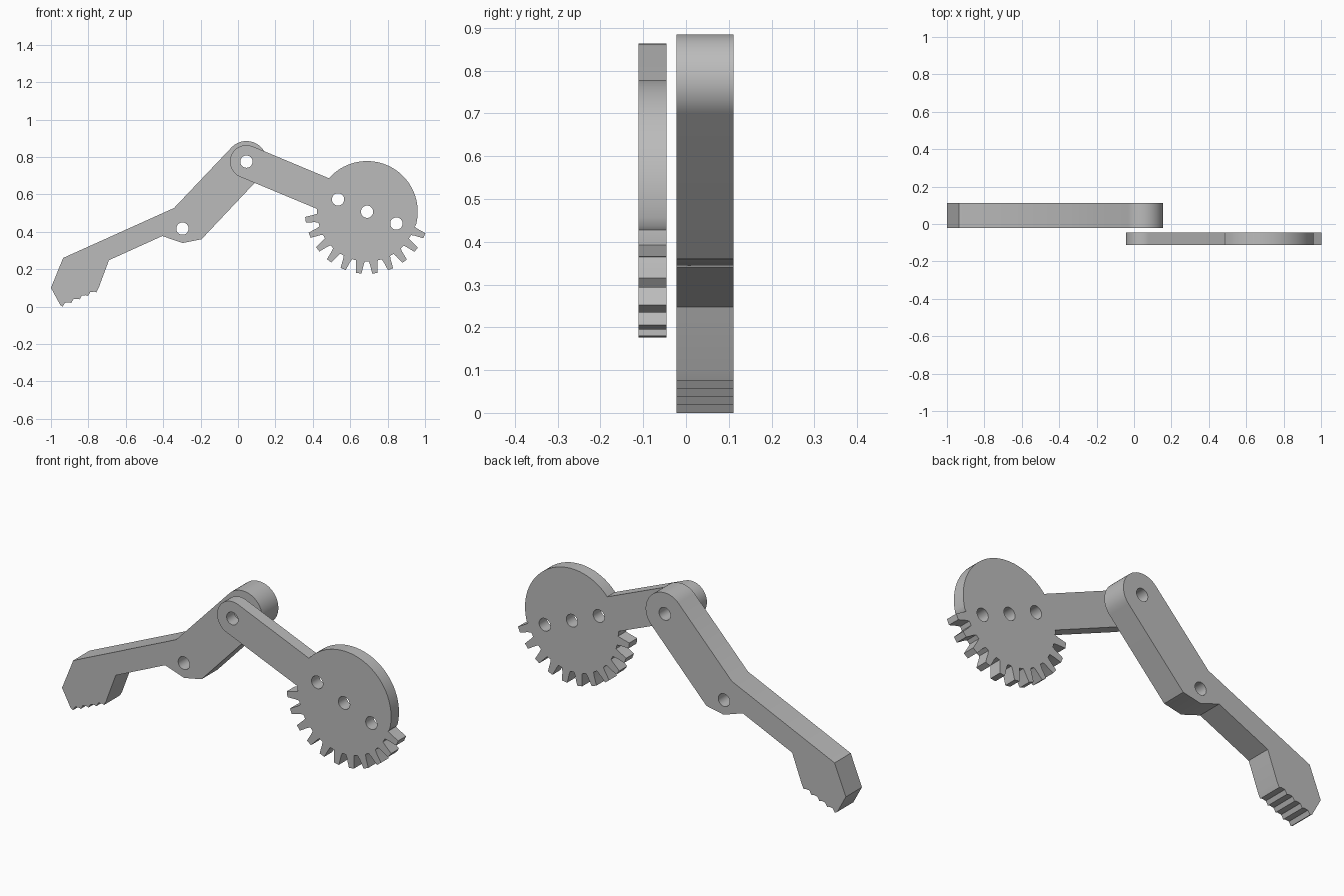
import bpy
import bmesh
from math import sin, cos, radians
from mathutils import Vector

cube = bpy.data.objects.get("Cube")
if cube:
    bpy.data.objects.remove(cube, do_unlink=True)

grey = bpy.data.materials.new("plain grey")
grey.use_nodes = True
colour = (0.5, 0.5, 0.5, 1)
grey.diffuse_color = colour
grey.node_tree.nodes["Principled BSDF"].inputs["Base Color"].default_value = colour


def polar(centre, radius, angle):
    a = radians(angle)
    return (centre[0] + radius * cos(a), centre[1] + radius * sin(a))


def arc(centre, radius, start, end, steps):
    return [polar(centre, radius, start + (end - start) * i / steps)
            for i in range(steps + 1)]


def plate(name, outline, holes, hole_radius, front, back):
    """Flat plate in the XZ plane with round holes, extruded along y."""
    bm = bmesh.new()
    loops = [outline] + [arc(h, hole_radius, 0, 345, 23) for h in holes]
    edges = []
    for loop in loops:
        vs = [bm.verts.new((x, front, z)) for x, z in loop]
        edges += [bm.edges.new((vs[i - 1], vs[i])) for i in range(len(vs))]
    bmesh.ops.triangle_fill(bm, edges=edges, use_beauty=True, normal=(0, -1, 0))
    out = bmesh.ops.extrude_face_region(bm, geom=bm.faces[:], use_keep_orig=True)
    moved = [g for g in out["geom"] if isinstance(g, bmesh.types.BMVert)]
    bmesh.ops.translate(bm, verts=moved, vec=Vector((0, back - front, 0)))
    bmesh.ops.recalc_face_normals(bm, faces=bm.faces[:])
    # Smooth the rounded walls, keep the corners sharp
    for f in bm.faces:
        f.smooth = True
    for e in bm.edges:
        e.smooth = e.calc_face_angle(0) < radians(30)
    mesh = bpy.data.meshes.new(name)
    bm.to_mesh(mesh)
    bm.free()
    mesh.materials.append(grey)
    obj = bpy.data.objects.new(name, mesh)
    bpy.context.collection.objects.link(obj)
    return obj


pivot = (0.045, 0.775)
hub = (0.69, 0.507)
hole_radius = 0.033

# Gripper arm: rounded pivot end, bent arm, toothed jaw
jaw = arc(pivot, 0.11, -43.5, 136.5, 28)
jaw += [(-0.342, 0.527), (-0.935, 0.26), (-1.0, 0.10), (-0.95, 0.008)]
for i in range(4):
    x, z = -0.937 + 0.045 * i, 0.019 * i
    jaw += [(x, z), (x + 0.012, z + 0.02), (x + 0.034, z + 0.023)]
jaw += [(-0.757, 0.076), (-0.745, 0.10), (-0.69, 0.248), (-0.405, 0.377),
        (-0.295, 0.34), (-0.195, 0.36)]
plate("gripper_arm", jaw, [pivot, (-0.297, 0.417)], hole_radius, -0.022, 0.111)

# Gear arm: pivot end, toothed lower half, plain round upper half
gear = arc(pivot, 0.088, 67.7, 247.7, 24)
gear += arc(hub, 0.268, 176.7, 181, 2)
flank = [(-5.2, 0.266), (-4.0, 0.285), (-3.2, 0.31), (-2.5, 0.332)]
tooth = flank + [(-a, r) for a, r in reversed(flank)]
for i in range(11):
    middle = 187.3 + 15 * i
    gear += [polar(hub, r, middle + a) for a, r in tooth]
gear += arc(hub, 0.271, 345, 498.7, 36)
gear_holes = [pivot, (0.535, 0.573), hub, (0.847, 0.444)]
plate("gear_arm", gear, gear_holes, hole_radius, -0.111, -0.046)
